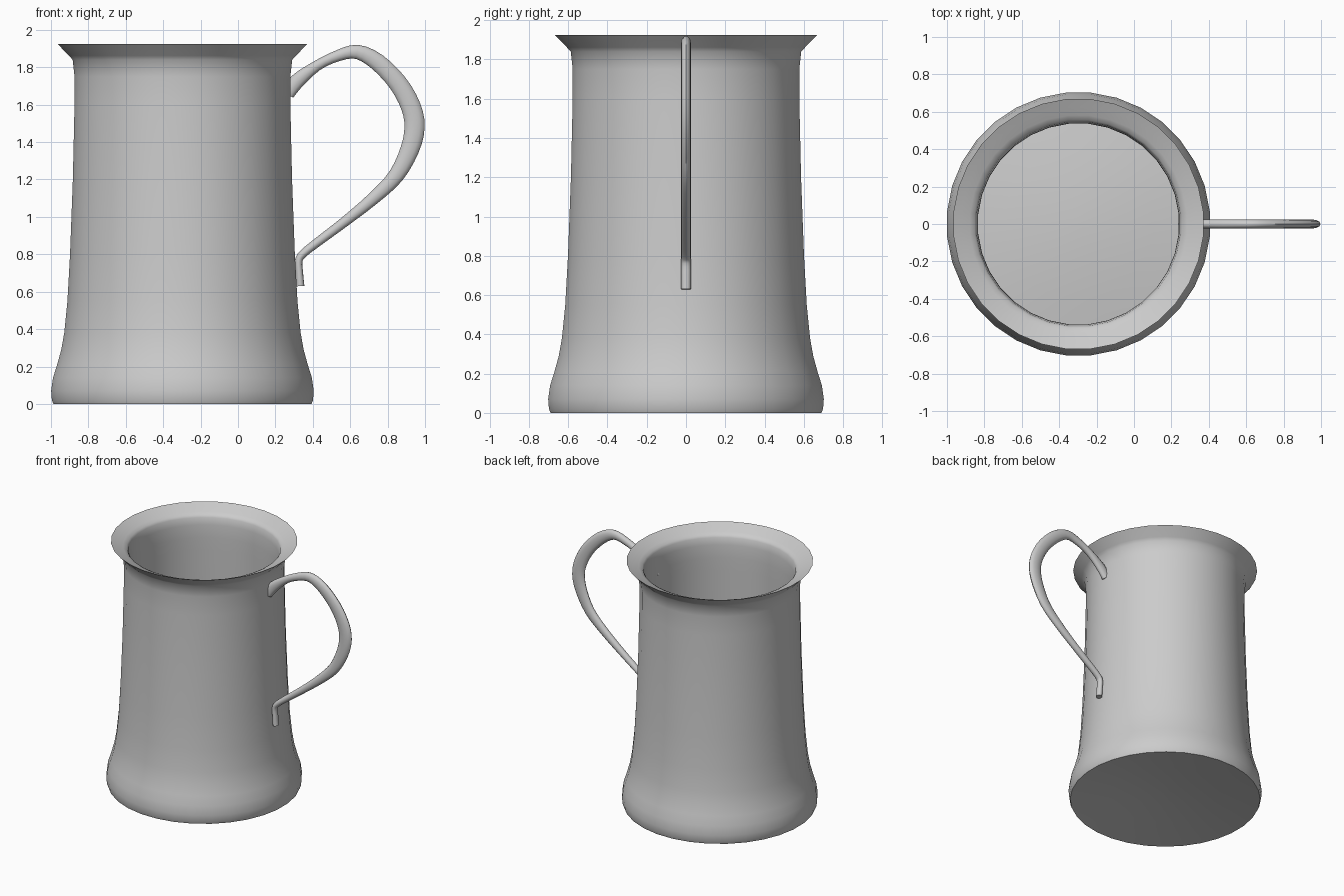
import bpy, bmesh, math
from mathutils import Vector

if "Cube" in bpy.data.objects:
    bpy.data.objects.remove(bpy.data.objects["Cube"])

CX, SIDES = -0.297, 32


def finish(bm, name, angle):
    bmesh.ops.recalc_face_normals(bm, faces=bm.faces)
    me = bpy.data.meshes.new(name)
    bm.to_mesh(me)
    bm.free()
    ob = bpy.data.objects.new(name, me)
    bpy.context.collection.objects.link(ob)
    bpy.ops.object.select_all(action='DESELECT')
    ob.select_set(True)
    bpy.context.view_layer.objects.active = ob
    bpy.ops.object.shade_smooth_by_angle(angle=math.radians(angle))
    return ob


def skin(bm, rings):
    # join successive vertex rings with quads and close both ends
    vs = [[bm.verts.new(p) for p in r] for r in rings]
    for a, b in zip(vs, vs[1:]):
        n = len(a)
        for i in range(n):
            bm.faces.new((a[i], a[(i + 1) % n], b[(i + 1) % n], b[i]))
    bm.faces.new(vs[0])
    bm.faces.new(vs[-1])


# tankard body: slightly domed base, outside up to the rim, then inside down to the domed floor
profile = [(.03, .06), (.2, .055), (.4, .036), (.6, .012),
           (.69, 0), (.698, .02), (.702, .07), (.692, .14), (.67, .21), (.648, .29),
           (.632, .38), (.615, .55), (.601, .8), (.586, 1.2), (.577, 1.6),
           (.577, 1.75), (.587, 1.84), (.607, 1.862), (.668, 1.925),
           (.625, 1.905), (.58, 1.885), (.555, 1.872), (.545, 1.855), (.537, 1.80),
           (.536, 1.70), (.539, 1.6), (.548, 1.2), (.563, .8), (.577, .55),
           (.594, .38), (.61, .29), (.633, .21), (.653, .14), (.66, .07), (.65, .045),
           (.6, .052), (.4, .076), (.2, .095), (.03, .1)]
k = 1 / math.cos(math.pi / SIDES)
rings = []
for r, z in profile:
    rings.append([(CX + k * r * math.cos((i + .5) * math.tau / SIDES),
                   k * r * math.sin((i + .5) * math.tau / SIDES), z) for i in range(SIDES)])
bm = bmesh.new()
skin(bm, rings)
finish(bm, "tankard_body", 60)

# handle: centre line (x, z) with half thickness in the plane of the curve
path = [(.265, 1.655, .035), (.315, 1.725, .04), (.425, 1.81, .028), (.535, 1.862, .03),
        (.637, 1.882, .038), (.745, 1.828, .046), (.855, 1.715, .05), (.924, 1.59, .053),
        (.944, 1.48, .054), (.918, 1.36, .05), (.845, 1.22, .042), (.725, 1.10, .034),
        (.565, .97, .027), (.435, .872, .024), (.35, .805, .022), (.325, .765, .02),
        (.328, .70, .02), (.333, .63, .022)]
pts = [Vector(p) for p in path]
fine = []
for i in range(len(pts) - 1):
    p0, p1, p2, p3 = pts[max(i - 1, 0)], pts[i], pts[i + 1], pts[min(i + 2, len(pts) - 1)]
    for s in range(3):
        t = s / 3
        fine.append(.5 * (2 * p1 + (p2 - p0) * t + (2 * p0 - 5 * p1 + 4 * p2 - p3) * t * t
                          + (3 * p1 - p0 - 3 * p2 + p3) * t ** 3))
fine.append(pts[-1])
rings = []
for i, p in enumerate(fine):
    d = fine[min(i + 1, len(fine) - 1)] - fine[max(i - 1, 0)]
    n = Vector((d.y, -d.x)).normalized()
    ring = []
    for j in range(12):
        a = j * math.tau / 12
        o = p.z * math.cos(a)
        ring.append((p.x + n.x * o, .025 * math.sin(a), p.y + n.y * o))
    rings.append(ring)
bm = bmesh.new()
skin(bm, rings)
finish(bm, "handle", 50)
